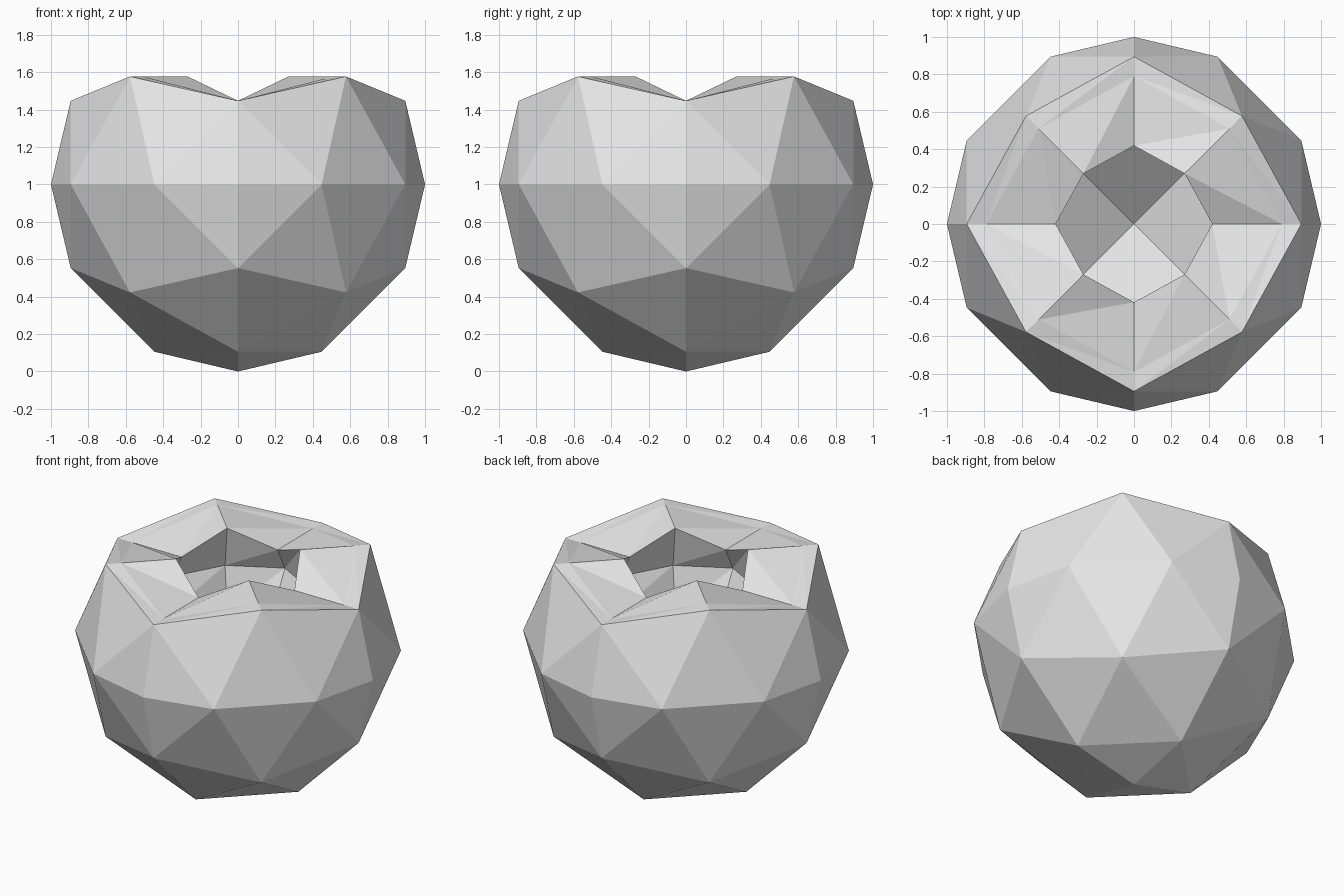
import bpy, bmesh, math
from mathutils import Vector

cube = bpy.data.objects.get("Cube")
if cube:
    bpy.data.objects.remove(cube, do_unlink=True)

# Plain grey material
grey = bpy.data.materials.new("plain_grey")
grey.use_nodes = True
colour = (0.8, 0.8, 0.8, 1)
grey.diffuse_color = colour
grey.node_tree.nodes["Principled BSDF"].inputs["Base Color"].default_value = colour

bm = bmesh.new()

# Faceted ball: an octahedron with each edge split in three
steps = range(-3, 4)
for x in steps:
    for y in steps:
        for z in steps:
            if abs(x) + abs(y) + abs(z) == 3:
                bm.verts.new(Vector((x, y, z)).normalized() + Vector((0, 0, 1)))
bmesh.ops.convex_hull(bm, input=bm.verts[:])

# Open the top
bmesh.ops.delete(bm, geom=[v for v in bm.verts if v.co.z > 1.6], context='VERTS')
rim = sorted({v for e in bm.edges if e.is_boundary for v in e.verts},
             key=lambda v: math.atan2(v.co.y, v.co.x))


def bridge(outer, inner):
    """Join two rings with triangles that all lean the same way."""
    n = len(outer)
    for i in range(n):
        j = (i + 1) % n
        bm.faces.new((outer[i], outer[j], inner[j]))
        bm.faces.new((outer[i], inner[j], inner[i]))


# Lip and cavity: scale of the rim outline, middle height, share of the rim's zigzag
ring = rim
for scale, mid, wave in ((0.884, 1.512, 1), (0.468, 1.512, 1),
                         (0.555, 1.295, 0), (0.468, 1.078, -1)):
    new = [bm.verts.new((v.co.x * scale, v.co.y * scale,
                         mid + wave * (v.co.z - 1.512))) for v in rim]
    bridge(ring, new)
    ring = new

# Cavity floor
floor = bm.verts.new((0, 0, 0.78))
for i, v in enumerate(ring):
    bm.faces.new((v, ring[(i + 1) % len(ring)], floor))

bmesh.ops.recalc_face_normals(bm, faces=bm.faces[:])
mesh = bpy.data.meshes.new("hollow_ball")
bm.to_mesh(mesh)
bm.free()
mesh.materials.append(grey)
bpy.context.collection.objects.link(bpy.data.objects.new("hollow_ball", mesh))
